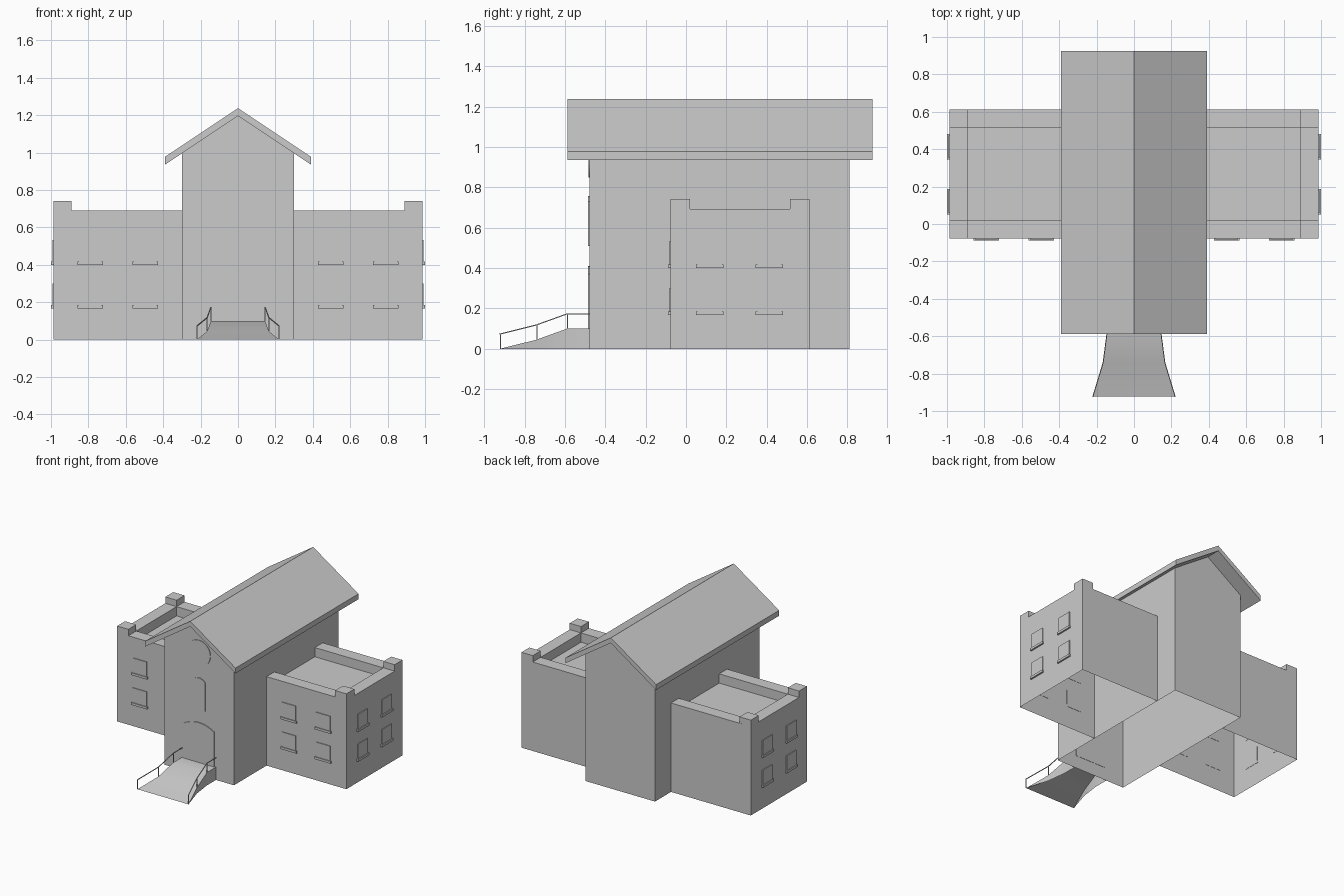
import bpy, bmesh
from math import sin, cos, pi
from mathutils import Vector, Matrix

if "Cube" in bpy.data.objects:
    bpy.data.objects.remove(bpy.data.objects["Cube"])


def finish(bm, name, mirror=False):
    bmesh.ops.recalc_face_normals(bm, faces=bm.faces)
    mesh = bpy.data.meshes.new(name)
    bm.to_mesh(mesh)
    bm.free()
    obj = bpy.data.objects.new(name, mesh)
    bpy.context.collection.objects.link(obj)
    if mirror:
        mod = obj.modifiers.new("mirror", 'MIRROR')
        mod.use_mirror_merge = False
    return obj


def add_box(bm, lo, hi):
    lo, hi = Vector(lo), Vector(hi)
    m = Matrix.Translation((lo + hi) / 2) @ Matrix.Diagonal((*(hi - lo), 1))
    bmesh.ops.create_cube(bm, size=1, matrix=m)


def add_bar(bm, p, q, t):
    p, q = Vector(p), Vector(q)
    d = q - p
    m = (Matrix.Translation((p + q) / 2) @ d.to_track_quat('Z', 'Y').to_matrix().to_4x4()
         @ Matrix.Diagonal((t, t, d.length + t * 0.5, 1)))
    bmesh.ops.create_cube(bm, size=1, matrix=m)


def front_prism(name, outline, y0, y1):
    """Extrude an x-z outline from y0 to y1; faces lying on the ground are left open."""
    bm = bmesh.new()
    face = bm.faces.new([bm.verts.new((x, y0, z)) for x, z in outline])
    ret = bmesh.ops.extrude_face_region(bm, geom=[face], use_keep_orig=True)
    verts = [v for v in ret["geom"] if isinstance(v, bmesh.types.BMVert)]
    bmesh.ops.translate(bm, verts=verts, vec=(0, y1 - y0, 0))
    bmesh.ops.recalc_face_normals(bm, faces=bm.faces)
    ground = [f for f in bm.faces if all(v.co.z < 1e-5 for v in f.verts)]
    bmesh.ops.delete(bm, geom=ground, context='FACES_ONLY')
    return finish(bm, name)


def arch(w, z0, z1, top, n=12):
    """Upright outline with a segmental arched head."""
    return [(-w, z0), (w, z0)] + [
        (w * cos(pi * i / n), z1 + (top - z1) * (1 - cos(pi * i / n) ** 2))
        for i in range(n + 1)]


FRONT = -0.478
WX, WY0, WY1 = 0.987, -0.077, 0.613

# Central hall with gable ends, open underneath
front_prism("main_hall", [(-0.3, 0), (0.3, 0), (0.3, 0.998), (0, 1.197), (-0.3, 0.998)], FRONT, 0.81)

# Overhanging gable roof
front_prism("gable_roof", [(-0.39, 0.936), (0, 1.197), (0.39, 0.936),
                           (0.39, 0.978), (0, 1.238), (-0.39, 0.978)], -0.588, 0.925)

# Door, arched window and round gable window as raised panels
front_prism("front_door", arch(0.132, 0.1, 0.37, 0.41), FRONT - 0.007, FRONT + 0.002)
front_prism("arched_window", arch(0.057, 0.51, 0.73, 0.758), FRONT - 0.007, FRONT + 0.002)
front_prism("round_window", [(0.1 * cos(2 * pi * i / 32), 0.95 + 0.1 * sin(2 * pi * i / 32))
                             for i in range(32)], FRONT - 0.005, FRONT + 0.002)

# Side wings: outer walls, parapet rim, inner rim faces and sunken deck
T = 0.097
outer = [(0.3, WY0), (WX, WY0), (WX, WY1), (0.3, WY1)]
inner = [(0.3, WY0 + T), (WX - T, WY0 + T), (WX - T, WY1 - T), (0.3, WY1 - T)]
bm = bmesh.new()
rows = [[bm.verts.new((x, y, z)) for x, y in path]
        for path, z in ((outer, 0), (outer, 0.692), (inner, 0.692), (inner, 0.62))]
for a, b in zip(rows, rows[1:]):
    for i in range(3):
        bm.faces.new((a[i], a[i + 1], b[i + 1], b[i]))
bm.faces.new(rows[-1])
finish(bm, "wing_walls", True)

# Raised corner blocks on the parapet
bm = bmesh.new()
for y in (WY0, WY1 - T):
    add_box(bm, (WX - T, y, 0.692), (WX, y + T, 0.742))
finish(bm, "corner_blocks", True)

# Wing windows with sills, on the front and outer faces
panes, sills = bmesh.new(), bmesh.new()
for z in (0.168, 0.4):
    for x in (0.495, 0.79):
        add_box(panes, (x - 0.06, WY0 - 0.006, z + 0.015), (x + 0.06, WY0 + 0.002, z + 0.132))
        add_box(sills, (x - 0.068, WY0 - 0.012, z), (x + 0.068, WY0 + 0.002, z + 0.018))
    for y in (0.118, 0.413):
        add_box(panes, (WX - 0.002, y - 0.06, z + 0.015), (WX + 0.006, y + 0.06, z + 0.132))
        add_box(sills, (WX - 0.002, y - 0.068, z), (1.0, y + 0.068, z + 0.018))
finish(panes, "wing_windows", True)
finish(sills, "window_sills", True)

# Flared entrance ramp, open underneath: (half width, y, height)
stations = [(0.145, FRONT, 0.1), (0.145, -0.59, 0.1), (0.165, -0.742, 0.045), (0.22, -0.923, 0.0)]
bm = bmesh.new()
rows = []
for w, y, z in stations:
    top = [bm.verts.new((s * w, y, z)) for s in (-1, 1)]
    base = [bm.verts.new((s * w, y, 0)) for s in (-1, 1)] if z > 0 else top
    rows.append((top, base))
for (t0, b0), (t1, b1) in zip(rows, rows[1:]):
    bm.faces.new((t0[0], t1[0], t1[1], t0[1]))
    for s in (0, 1):
        bm.faces.new(list(dict.fromkeys((t0[s], b0[s], b1[s], t1[s]))))
ramp = finish(bm, "entrance_ramp")
bpy.context.view_layer.objects.active = ramp
ramp.select_set(True)
bpy.ops.object.shade_smooth_by_angle(angle=pi / 6)

# Handrails on both edges of the ramp
bm = bmesh.new()
tops = [(w, y, z + 0.073) for w, y, z in stations]
for a, b in zip(tops, tops[1:]):
    add_bar(bm, a, b, 0.005)
for x, y, z in tops[1:]:
    add_bar(bm, (x, y + 0.003, z - 0.071), (x, y + 0.003, z), 0.005)
finish(bm, "handrails", True)
